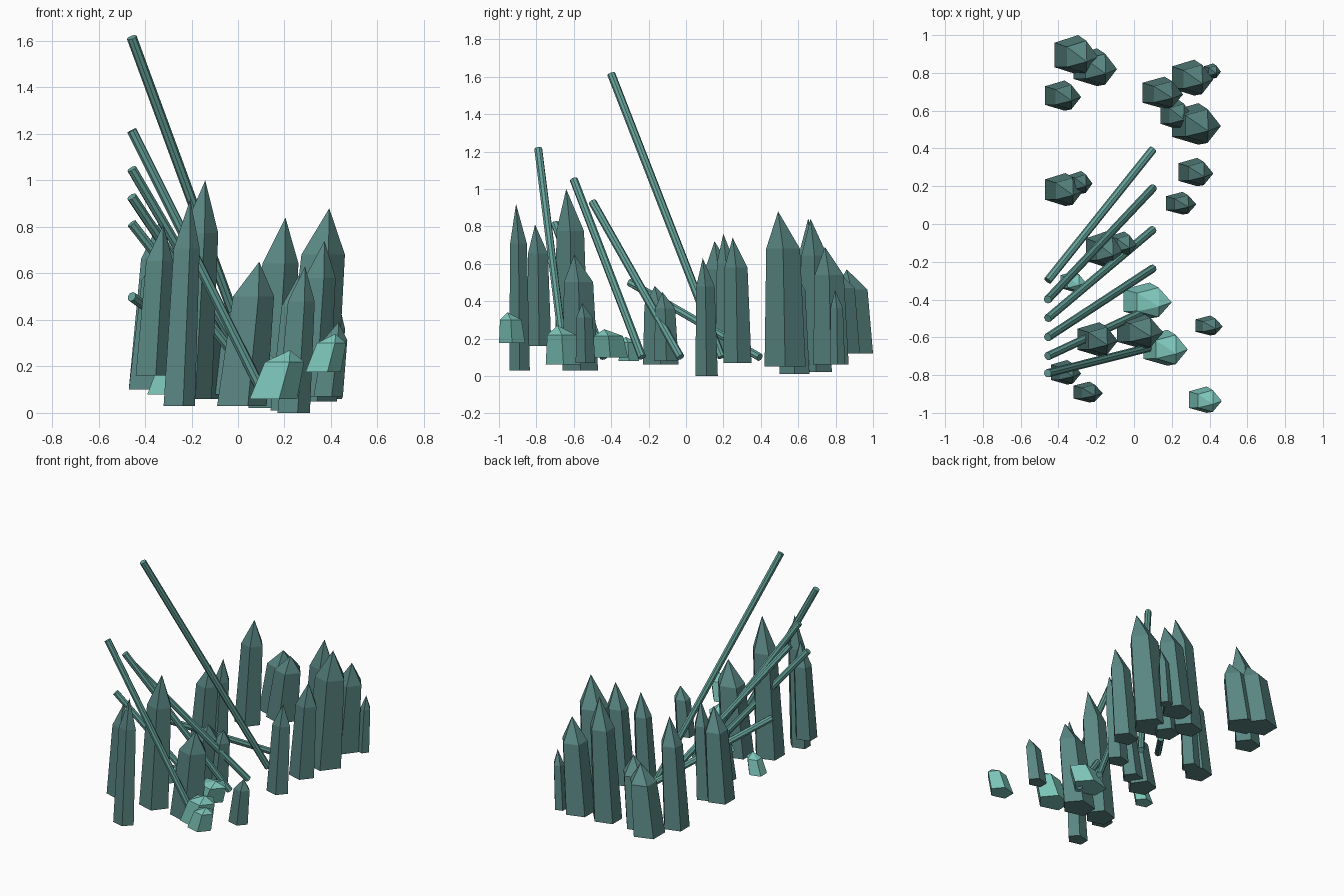
import bpy, bmesh
from mathutils import Vector

if "Cube" in bpy.data.objects:
    bpy.data.objects.remove(bpy.data.objects["Cube"])


def material(name, color):
    m = bpy.data.materials.new(name)
    m.diffuse_color = color
    m.use_nodes = True
    m.node_tree.nodes["Principled BSDF"].inputs["Base Color"].default_value = m.diffuse_color
    return m


DARK = material("dark_teal", (0.10, 0.24, 0.225, 1))
LIGHT = material("pale_teal", (0.20, 0.55, 0.48, 1))
ROD = material("rod_teal", (0.13, 0.36, 0.32, 1))

# pentagon in a unit box: flat side at x=0, point at x=1
PENTAGON = [(0, -.31), (.62, -.5), (1, 0), (.62, .5), (0, .31)]


def finish(name, bm, mat):
    bmesh.ops.recalc_face_normals(bm, faces=bm.faces[:])
    me = bpy.data.meshes.new(name)
    bm.to_mesh(me)
    bm.free()
    me.materials.append(mat)
    ob = bpy.data.objects.new(name, me)
    bpy.context.collection.objects.link(ob)


def crystal(name, x0, x1, y0, y1, z0, z1, mat):
    """Leaning, tapered five-sided prism with an off-centre point."""
    w, d, cy = x1 - x0, y1 - y0, (y0 + y1) / 2
    zs = z0 + .76 * (z1 - z0)
    bm = bmesh.new()
    base = [bm.verts.new((x0 + .87 * w * u, cy + d * v, z0)) for u, v in PENTAGON]
    ring = [bm.verts.new((x0 + w * (.28 + .72 * u), cy + d * (.82 * v - .05), zs))
            for u, v in PENTAGON]
    tip = bm.verts.new((x0 + .74 * w, cy - .17 * d, z1))
    bm.faces.new(base)
    for i in range(5):
        j = (i + 1) % 5
        bm.faces.new((base[i], base[j], ring[j], ring[i]))
        bm.faces.new((ring[i], ring[j], tip))
    finish(name, bm, mat)


def rod(name, a, b, r):
    a, b = Vector(a), Vector(b)
    bm = bmesh.new()
    bmesh.ops.create_cone(bm, cap_ends=True, segments=8, radius1=r, radius2=r,
                          depth=(b - a).length)
    bm.transform((b - a).to_track_quat('Z', 'Y').to_matrix().to_4x4())
    bmesh.ops.translate(bm, verts=bm.verts[:], vec=(a + b) / 2)
    finish(name, bm, ROD)


# footprint x0, x1, y0, y1, then bottom and tip heights
back_crystals = [
    (-.42, -.19, .79, 1.0, .12, .57), (-.32, -.09, .73, .93, .12, .58),
    (-.47, -.28, .60, .76, .10, .84), (.20, .42, .68, .87, .06, .69),
    (.37, .46, .77, .85, .06, .46), (.045, .26, .61, .78, .02, .84),
    (.14, .31, .50, .66, .01, .60), (.20, .46, .42, .64, .05, .88),
    (.235, .42, .20, .35, .07, .74), (.17, .33, .05, .17, 0, .63),
    (-.47, -.27, .095, .27, .10, .72), (-.35, -.22, .16, .28, .10, .76)]
front_crystals = [
    (-.255, -.06, -.23, -.04, .06, .48), (-.13, .015, -.17, -.04, .08, .45),
    (-.09, .155, -.66, -.47, .03, .65), (.325, .47, -.59, -.485, .07, .39),
    (-.30, -.085, -.70, -.52, .06, 1.0), (-.44, -.28, -.85, -.72, .16, .81),
    (-.32, -.165, -.945, -.835, .03, .92)]
pale_crystals = [
    (-.39, -.255, -.36, -.25, .08, .21), (-.055, .20, -.50, -.31, .10, .25),
    (.05, .285, -.75, -.56, .06, .27), (.29, .465, -1.0, -.86, .175, .34)]

for label, rows, mat in (("back_crystal", back_crystals, DARK),
                         ("front_crystal", front_crystals, DARK),
                         ("pale_crystal", pale_crystals, LIGHT)):
    for i, row in enumerate(rows):
        crystal(f"{label}_{i + 1}", *row, mat)

# leaning rods: lower end y, upper end y, upper end z
for i, (ya, yb, z) in enumerate([(.395, -.3, .5), (.19, -.4, 1.615), (-.03, -.5, .93),
                                 (-.235, -.6, 1.05), (-.44, -.7, .815), (-.65, -.79, 1.215)]):
    rod(f"leaning_rod_{i + 1}", (.1, ya, .1), (-.457, yb, z), .022)
